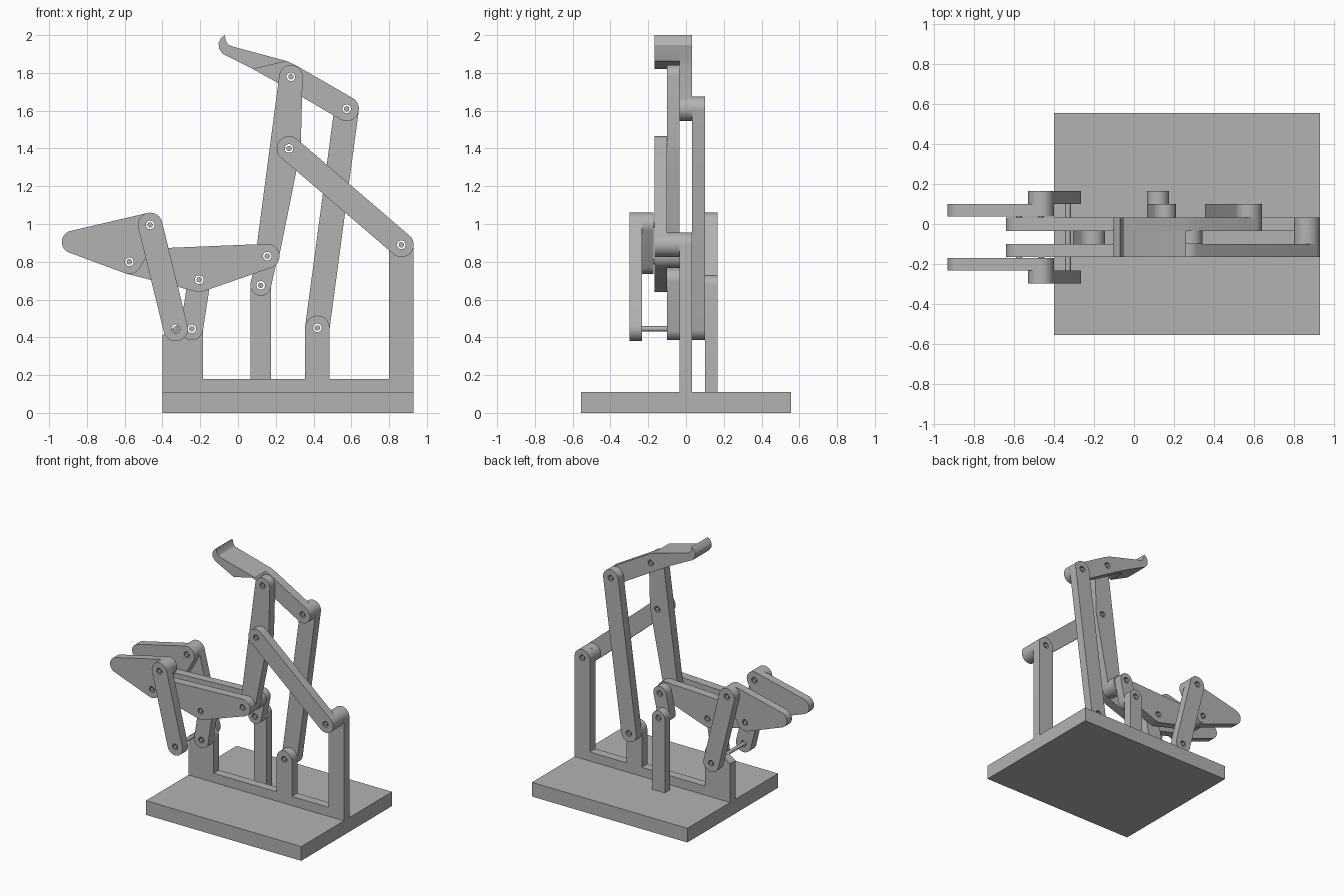
import bpy, bmesh, math
from mathutils import Vector
from mathutils.geometry import convex_hull_2d

cube = bpy.data.objects.get("Cube")
if cube:
    bpy.data.objects.remove(cube, do_unlink=True)

grey = bpy.data.materials.new("plain grey")
grey.use_nodes = True
grey.diffuse_color = (0.45, 0.45, 0.45, 1)
grey.node_tree.nodes["Principled BSDF"].inputs["Base Color"].default_value = grey.diffuse_color

R, HOLE, PIN = 0.065, 0.023, 0.014
# Layer boundaries along y, from front to back
E, D, C, B, A, F, G, END = -0.298, -0.232, -0.166, -0.1, -0.034, 0.033, 0.1, 0.166

# Pivot points (x, z)
JAW_TOP, JAW_LOW, JAW_TIP = (-0.465, 0.995), (-0.575, 0.8), (-0.873, 0.905)
BODY_MID, BODY_END = (-0.205, 0.705), (0.155, 0.83)
ROD, LEFT_POST, MID_POST, RIGHT_POST = (-0.33, 0.445), (-0.245, 0.445), (0.42, 0.45), (0.865, 0.89)
BACK_POST, LEVER_TOP, LEVER_MID, BEAK_END = (0.12, 0.675), (0.28, 1.78), (0.27, 1.4), (0.575, 1.61)


def arc(c, r, start, stop, n=16):
    """Points along an arc, angles in degrees."""
    angles = [math.radians(start + (stop - start) * i / n) for i in range(n + 1)]
    return [(c[0] + r * math.cos(a), c[1] + r * math.sin(a)) for a in angles]


def circle(c, r, n=40):
    return arc(c, r, 0, 360, n)[:-1]


def hull(discs):
    """Outline wrapped tightly round a set of (centre, radius) discs."""
    pts = [Vector(p) for c, r in discs for p in circle(c, r)]
    return [tuple(pts[i]) for i in convex_hull_2d(pts)]


def plate(name, outline, y0, y1, holes=()):
    """Flat plate in the xz plane with round pivot holes, filling y0 to y1."""
    curve = bpy.data.curves.new(name, "CURVE")
    curve.dimensions, curve.fill_mode = "2D", "BOTH"
    curve.extrude = (y1 - y0) / 2
    for loop in [outline] + [circle(h, HOLE, 20) for h in holes]:
        spline = curve.splines.new("POLY")
        spline.points.add(len(loop) - 1)
        for point, (x, z) in zip(spline.points, loop):
            point.co = (x, z, 0, 1)
        spline.use_cyclic_u = True
    temp = bpy.data.objects.new(name + "_curve", curve)
    bpy.context.collection.objects.link(temp)
    graph = bpy.context.evaluated_depsgraph_get()
    mesh = bpy.data.meshes.new_from_object(temp.evaluated_get(graph))
    bpy.data.objects.remove(temp, do_unlink=True)
    bpy.data.curves.remove(curve)
    bm = bmesh.new()
    bm.from_mesh(mesh)
    bmesh.ops.remove_doubles(bm, verts=bm.verts, dist=1e-5)
    for v in bm.verts:
        x, z, depth = v.co
        v.co = (x, (y0 + y1) / 2 - depth, z)
    bmesh.ops.recalc_face_normals(bm, faces=bm.faces)
    bm.to_mesh(mesh)
    bm.free()
    mesh.materials.clear()
    mesh.materials.append(grey)
    mesh.shade_smooth()
    mesh.set_sharp_from_angle(angle=math.radians(30))
    obj = bpy.data.objects.new(name, mesh)
    bpy.context.collection.objects.link(obj)
    return obj


def link(name, pivots, y0, y1, r=R):
    return plate(name, hull([(p, r) for p in pivots]), y0, y1, pivots)


# Base board and upright frame
plate("base", [(-0.4, 0), (0.93, 0), (0.93, 0.11), (-0.4, 0.11)], -0.555, 0.555)
frame = [(-0.4, 0.11), (0.93, 0.11)] + arc(RIGHT_POST, R, 0, 180)
frame += [(0.8, 0.18), (0.485, 0.18)] + arc(MID_POST, R, 0, 180)
frame += [(0.355, 0.18), (-0.185, 0.18)] + arc(LEFT_POST, 0.06, 0, 120) + [(-0.4, 0.41)]
plate("frame", frame, A, F, [RIGHT_POST, MID_POST, LEFT_POST])
plate("right_post_boss", circle(RIGHT_POST, R), B, A, [RIGHT_POST])
plate("back_post", [(0.065, 0.11), (0.175, 0.11)] + arc(BACK_POST, 0.055, 0, 180),
      G, END, [BACK_POST])

# Lever and connecting bars
link("lever", [LEVER_TOP, LEVER_MID, BODY_END], B, A, 0.062)
link("diagonal_bar", [LEVER_MID, RIGHT_POST], C, B)
link("long_back_bar", [BEAK_END, MID_POST], F, G)
link("short_back_bar", [BACK_POST, BODY_END], F, G, 0.055)
link("short_middle_bar", [BODY_MID, LEFT_POST], B, A, 0.06)

# Lower jaw: paired body plates, jaw arms and hanging links
for side, body, arm, hang in (("right", (C, B), (D, C - 0.005), (E, D)),
                              ("left", (A, F), (F + 0.005, G), (G, END))):
    link(side + "_body_plate", [JAW_LOW, BODY_MID, BODY_END], *body)
    plate(side + "_jaw_arm", hull([(JAW_TIP, 0.06), (JAW_TOP, R), (JAW_LOW, R)]),
          *arm, [JAW_TOP, JAW_LOW])
    link(side + "_hanging_link", [JAW_TOP, ROD], *hang)

# Upper jaw: hooked head, widened towards the front
head = [(0.26, 1.862), (-0.03, 1.94), (-0.05, 1.948), (-0.064, 1.968), (-0.07, 2.0),
        (-0.09, 1.985), (-0.103, 1.96), (-0.1, 1.928), (-0.08, 1.9), (0.08, 1.82)]
plate("upper_jaw", arc(BEAK_END, R, -120, 60) + [(0.31, 1.838)] + head + [(0.22, 1.742)],
      A, F, [BEAK_END, LEVER_TOP])
plate("upper_jaw_head", head, C, A)

# Pivot pins
pins = [("right_jaw_top", JAW_TOP, E, C), ("left_jaw_top", JAW_TOP, F, END),
        ("right_jaw_low", JAW_LOW, D, B), ("left_jaw_low", JAW_LOW, A, G),
        ("body_middle", BODY_MID, C, F), ("body_end", BODY_END, C, G),
        ("cross_rod", ROD, E, END), ("left_post", LEFT_POST, B, F),
        ("middle_post", MID_POST, A, G), ("right_post", RIGHT_POST, C, F),
        ("back_post", BACK_POST, F, END), ("lever_top", LEVER_TOP, B, F),
        ("lever_middle", LEVER_MID, C, A), ("upper_jaw_end", BEAK_END, A, G)]
for name, centre, y0, y1 in pins:
    plate(name + "_pin", circle(centre, PIN, 20), y0, y1)
